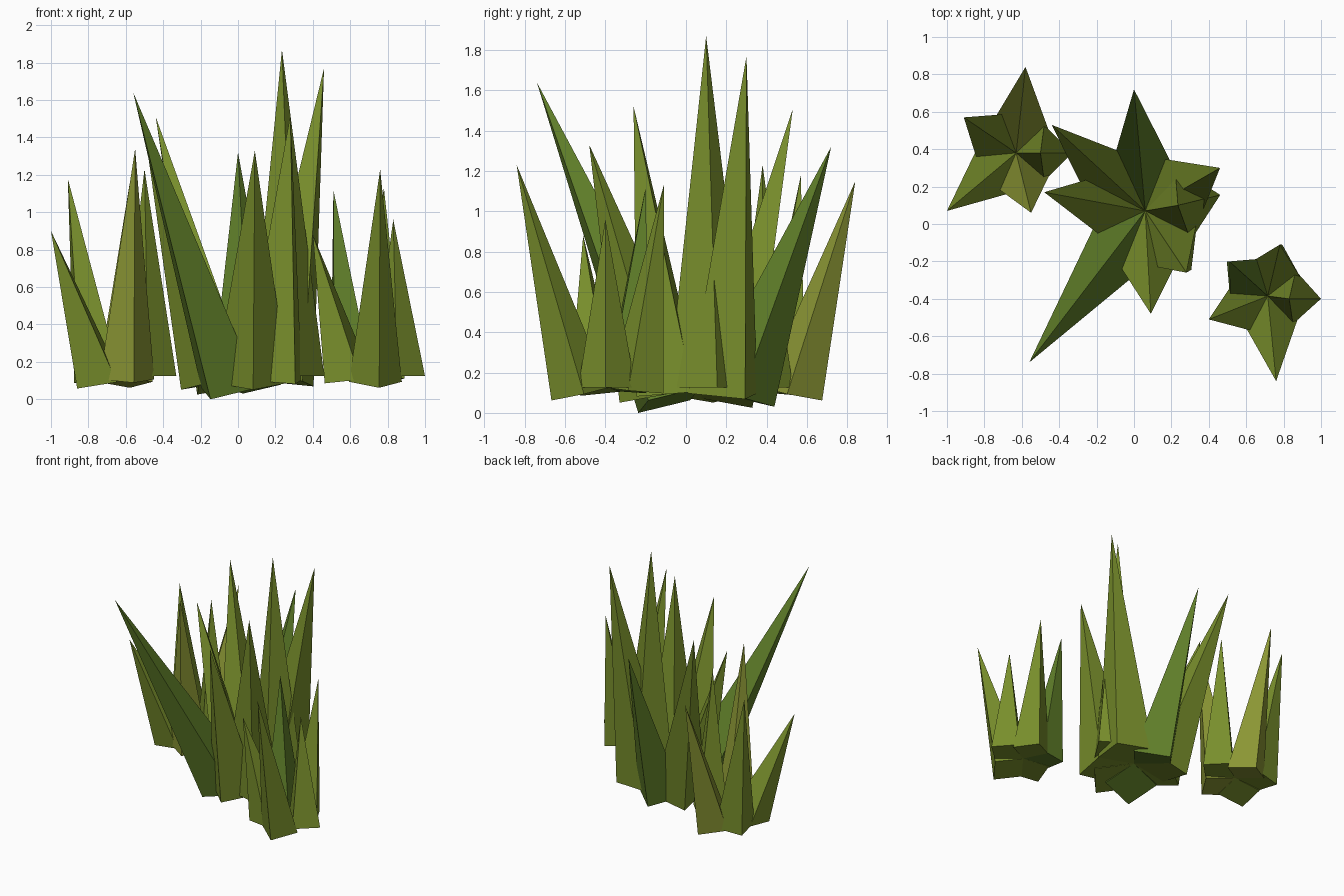
import bpy
import bmesh
from mathutils import Vector
from math import atan2, radians, cos, sin, hypot, sqrt

if "Cube" in bpy.data.objects:
    bpy.data.objects.remove(bpy.data.objects["Cube"])

BASE_Z = 0.125  # height of the tuft pivot; blades leaning outward dip below it


def material(name, rgb):
    m = bpy.data.materials.new(name)
    m.diffuse_color = (*rgb, 1)
    m.use_nodes = True
    m.node_tree.nodes["Principled BSDF"].inputs["Base Color"].default_value = m.diffuse_color
    return m


MATS = {
    'o': material("olive_green", (0.19, 0.275, 0.025)),
    'y': material("yellow_green", (0.26, 0.31, 0.035)),
    'g': material("deep_green", (0.115, 0.21, 0.022)),
}


def blade(name, centre, tip, outer, rest, key, bearing=None, drop=0.2):
    """Four-sided spike: diamond base with one corner on the tuft centre."""
    c = Vector((*centre, BASE_Z))
    t = Vector(tip)
    dx, dy = t.x - c.x, t.y - c.y
    a = atan2(dy, dx) if bearing is None else radians(bearing)
    dip = drop * max(0, hypot(dx, dy) - rest)
    side, half = outer / sqrt(2), radians(45)

    def base_point(r, ang, dz):
        return c + Vector((r * cos(ang), r * sin(ang), -dz))

    base = [c, base_point(side, a - half, dip / 2),
            base_point(outer, a, dip), base_point(side, a + half, dip / 2)]
    bm = bmesh.new()
    vs = [bm.verts.new(p) for p in base]
    apex = bm.verts.new(t)
    bm.faces.new(vs[::-1])
    for i in range(4):
        bm.faces.new((vs[i], vs[(i + 1) % 4], apex))
    bmesh.ops.recalc_face_normals(bm, faces=bm.faces)
    me = bpy.data.meshes.new(name)
    bm.to_mesh(me)
    bm.free()
    me.materials.append(MATS[key])
    bpy.context.collection.objects.link(bpy.data.objects.new(name, me))


# Small tuft at the back left: tip x, y, z, colour, base bearing
left = [(-1.0, .07, .90, 'o', 220), (-.91, .57, 1.18, 'o', 145),
        (-.58, .84, 1.15, 'y', 80), (-.50, .38, 1.23, 'o', 0),
        (-.55, .06, 1.34, 'y', 284)]
for i, (x, y, z, k, b) in enumerate(left):
    blade(f"left_tuft_blade_{i}", (-.63, .38), (x, y, z), .30, .145, k, b)

# Small tuft at the front right
right = [(.76, -.84, 1.23, 'o', 278), (.40, -.51, .88, 'o', 208),
         (.51, -.20, 1.12, 'g', 140), (.78, -.11, 1.13, 'o', 74),
         (.83, -.40, .96, 'o', -3)]
for i, (x, y, z, k, b) in enumerate(right):
    blade(f"right_tuft_blade_{i}", (.715, -.385), (x, y, z), .285, .14, k, b)

# Large central tuft: tip x, y, z, colour, base length, base bearing
middle = [(-.56, -.74, 1.64, 'g', .37, 236), (.09, -.48, 1.33, 'o', .40, 273),
          (.28, -.26, 1.52, 'o', .40, 308), (.235, .10, 1.87, 'o', .41, 12),
          (.46, .30, 1.77, 'o', .41, 33), (0, .72, 1.32, 'g', .37, 95),
          (-.44, .53, 1.51, 'o', .38, 137), (-.48, .17, 1.30, 'o', .37, 170)]
for i, (x, y, z, k, outer, b) in enumerate(middle):
    blade(f"middle_tuft_blade_{i}", (.06, .07), (x, y, z), outer, .18, k, b,
          drop=0.149 if i == 0 else 0.2)
